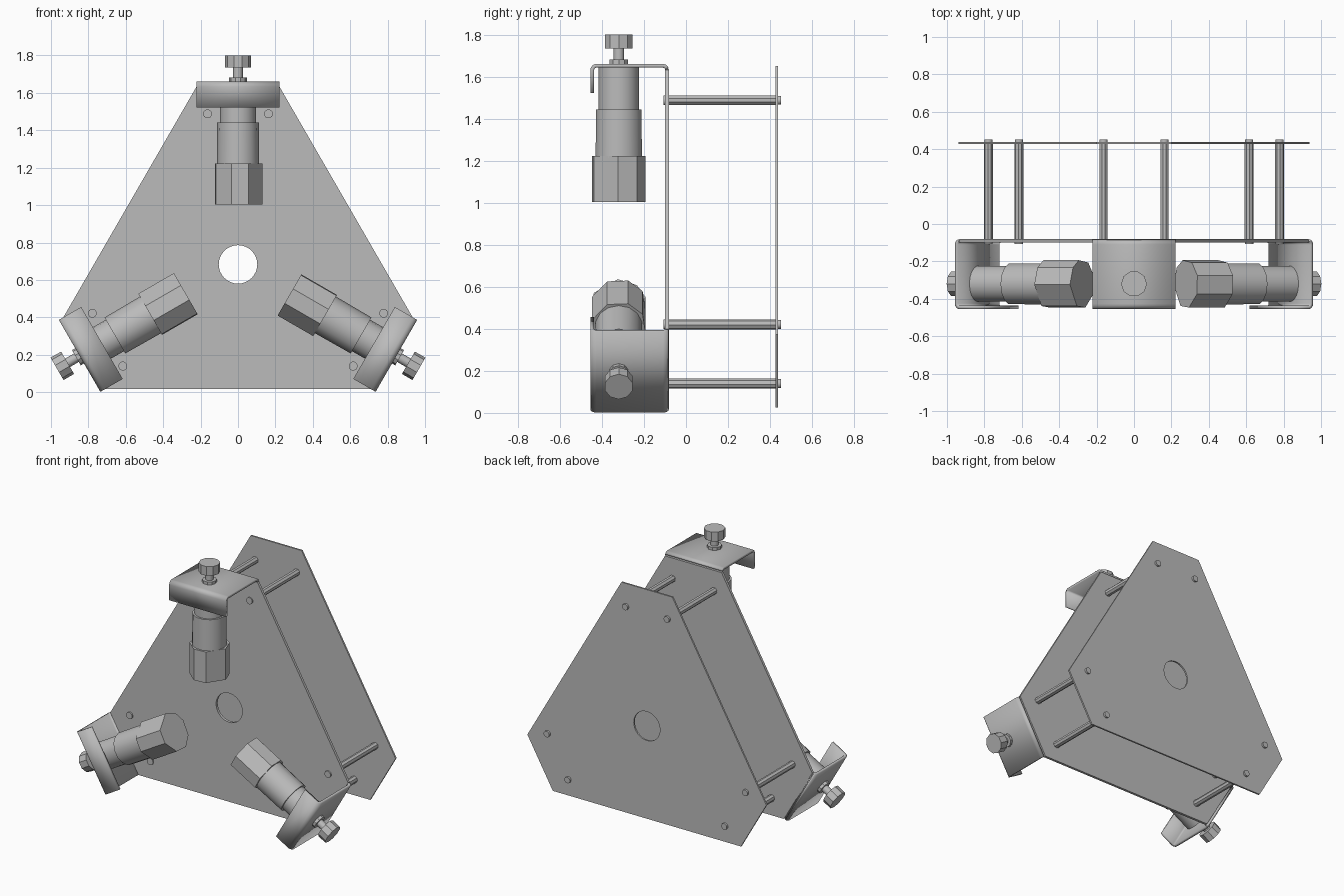
import bpy, bmesh
from math import sin, cos, radians, pi
from mathutils import Matrix, Vector

cube = bpy.data.objects.get("Cube")
if cube:
    bpy.data.objects.remove(cube)

CENTRE = Vector((0, 0, 0.683))      # middle of the three-fold layout
AXIS_Y = -0.32                      # depth of the barrel axes
ARMS = {"top": 0, "left": 120, "right": -120}

grey = bpy.data.materials.new("plain_grey")
grey.use_nodes = True
grey.diffuse_color = (0.5, 0.5, 0.5, 1)
grey.node_tree.nodes["Principled BSDF"].inputs["Base Color"].default_value = (0.5, 0.5, 0.5, 1)


def add(name, bm, turn=0, smooth=None, thick=0):
    """Turn the mesh about the centre hole and place it in the scene."""
    bmesh.ops.recalc_face_normals(bm, faces=bm.faces)
    bm.transform(Matrix.Translation(CENTRE) @ Matrix.Rotation(radians(turn), 4, "Y"))
    me = bpy.data.meshes.new(name)
    bm.to_mesh(me)
    bm.free()
    me.materials.append(grey)
    ob = bpy.data.objects.new(name, me)
    bpy.context.collection.objects.link(ob)
    if thick:
        mod = ob.modifiers.new("thickness", "SOLIDIFY")
        mod.thickness = thick
        mod.offset = 0
    if smooth:
        bpy.ops.object.select_all(action="DESELECT")
        ob.select_set(True)
        bpy.context.view_layer.objects.active = ob
        bpy.ops.object.shade_smooth_by_angle(angle=radians(smooth))
    return ob


def even(n):
    return [360 * (i + 0.5) / n for i in range(n)]


def turned(rings, angles):
    """Solid made of (radius, height) rings about the vertical barrel axis."""
    bm = bmesh.new()
    loops = [[bm.verts.new((r * sin(radians(a)), AXIS_Y + r * cos(radians(a)), z))
              for a in angles] for r, z in rings]
    n = len(angles)
    for low, high in zip(loops, loops[1:]):
        for i in range(n):
            j = (i + 1) % n
            bm.faces.new((low[i], low[j], high[j], high[i]))
    bm.faces.new(loops[0])
    bm.faces.new(loops[-1])
    return bm


def plate(name, reach, half, y, thick):
    """Triangle with cut corners and a round centre hole."""
    bm = bmesh.new()
    outer = []
    for turn in (0, 120, 240):
        rot = Matrix.Rotation(radians(turn), 3, "Y")
        outer += [rot @ Vector((x, 0, reach)) for x in (-half, half)]
    hole = [Vector((0.103 * cos(2 * pi * i / 32), 0, 0.103 * sin(2 * pi * i / 32)))
            for i in range(32)]
    for ring in (outer, hole):
        vs = [bm.verts.new((p.x, y, p.z)) for p in ring]
        for i, v in enumerate(vs):
            bm.edges.new((v, vs[(i + 1) % len(vs)]))
    bmesh.ops.triangle_fill(bm, edges=bm.edges[:], use_beauty=True)
    add(name, bm, thick=thick)


plate("front_plate", 0.95, 0.222, -0.09, 0.018)
plate("rear_plate", 0.968, 0.2, 0.433, 0.012)


def bracket():
    """Folded strip: up from the plate, forward, then down as a lip."""
    top, back, front, r = 0.969, -0.09, -0.446, 0.02
    path = [(back, 0.95)]
    for y, start in ((back - r, 0), (front + r, 90)):
        path += [(y + r * cos(radians(start + s)), top - r + r * sin(radians(start + s)))
                 for s in (0, 22, 45, 68, 90)]
    path.append((front, 0.84))
    bm = bmesh.new()
    rows = [[bm.verts.new((x, y, z)) for x in (-0.222, 0.222)] for y, z in path]
    for a, b in zip(rows, rows[1:]):
        bm.faces.new((a[0], a[1], b[1], b[0]))
    bmesh.ops.remove_doubles(bm, verts=bm.verts[:], dist=0.0005)
    return bm


# Unevenly faceted hood at the inner end of each barrel
HOOD_ANGLES = [15, 48, 92, 155, 195, 245, 290, 330]

for side, turn in ARMS.items():
    add(side + "_bracket", bracket(), turn, 35, 0.018)
    add(side + "_barrel_hood", turned([(0.131, 0.32), (0.131, 0.54)], HOOD_ANGLES), turn)
    add(side + "_barrel_middle", turned([(0.113, 0.53), (0.111, 0.76)], even(14)), turn, 30)
    add(side + "_barrel_neck", turned([(0.097, 0.75), (0.097, 0.965)], even(18)), turn, 30)
    add(side + "_knob_collar", turned([(0.047, 0.97), (0.047, 0.998)], even(10)), turn)
    add(side + "_knob_stem", turned([(0.026, 0.99), (0.026, 1.06)], even(10)), turn, 40)
    add(side + "_knob", turned([(0.069, 1.052), (0.069, 1.117)], even(10)), turn)

    # Spacer rods joining the two plates
    for hand, x in (("a", -0.163), ("b", 0.163)):
        for part, r, y0, y1, n in (("rod", 0.024, -0.09, 0.433, 8),
                                   ("front_cap", 0.024, -0.108, -0.08, 12),
                                   ("rear_cap", 0.022, 0.425, 0.453, 12)):
            bm = bmesh.new()
            place = (Matrix.Translation((x, (y0 + y1) / 2, 0.805))
                     @ Matrix.Rotation(pi / 2, 4, "X") @ Matrix.Rotation(pi / n, 4, "Z"))
            bmesh.ops.create_cone(bm, cap_ends=True, segments=n, radius1=r, radius2=r,
                                  depth=y1 - y0, matrix=place)
            add(f"{side}_spacer_{hand}_{part}", bm, turn, 31)
